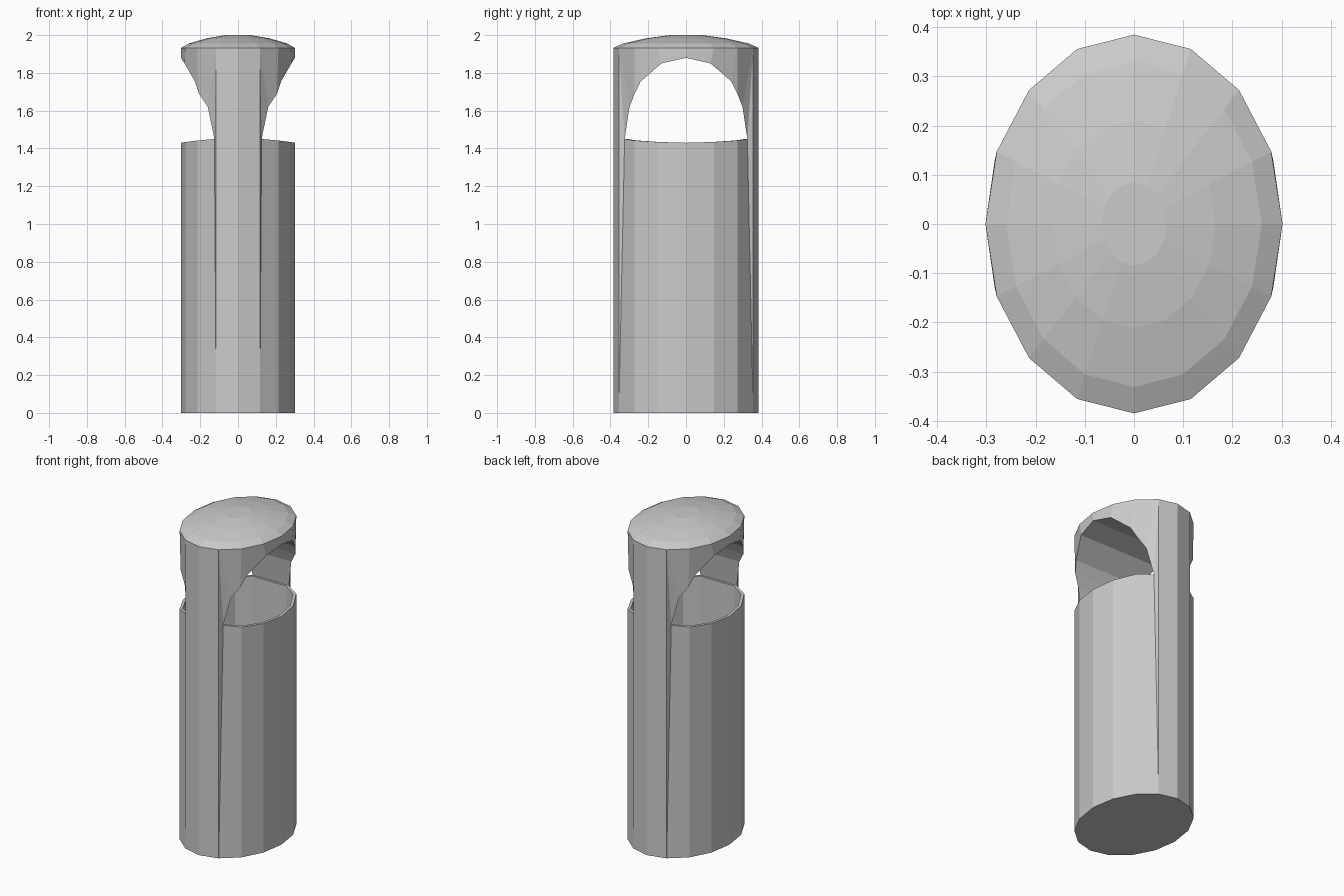
import bpy, bmesh
from math import cos, sin, pi

if "Cube" in bpy.data.objects:
    bpy.data.objects.remove(bpy.data.objects["Cube"])

RX, RY, RIM = 0.302, 0.385, 1.932


def ell(k, z, s=1.0):
    """Corner k of the 16-sided oval at height z, scaled by s."""
    a = k * pi / 8
    return (RX * s * cos(a), RY * s * sin(a), z)


def finish(name, bm):
    bmesh.ops.remove_doubles(bm, verts=bm.verts, dist=0.0005)
    bmesh.ops.recalc_face_normals(bm, faces=bm.faces)
    me = bpy.data.meshes.new(name)
    bm.to_mesh(me)
    bm.free()
    ob = bpy.data.objects.new(name, me)
    bpy.context.collection.objects.link(ob)
    return ob


def mid(p):
    return (0, p[1], p[2])


faces = []
b = [ell(k, 0) for k in range(5)]
t = [ell(k, RIM) for k in range(5)]

# Arched opening edge, from crown down to the pillar foot
arch = [(0.302, 0, 1.88), (0.283, 0.13, 1.85), (0.228, 0.24, 1.755),
        (0.207, 0.272, 1.69), (0.16, 0.299, 1.62), (0.125, 0.325, 1.45)]
foot = arch[5]

# Lower shell, pillar and the recessed wedge between them
rim = [ell(0, 1.43), ell(1, 1.434), ell(2, 1.442), foot]
for k in range(3):
    faces.append((b[k], b[k + 1], rim[k + 1], rim[k]))
faces.append((b[3], b[4], t[4], t[3]))
faces.append((b[3], t[3], foot))
faces.append((*b, (0, 0, 0)))

# Upper shell around the arch
faces += [(t[0], t[1], arch[1], arch[0]), (t[1], t[2], arch[2], arch[1]),
          (t[2], arch[3], arch[2]), (t[2], t[3], arch[4], arch[3]),
          (t[3], foot, arch[4])]

# Vault running through from side to side
for p, q in zip(arch, arch[1:]):
    faces.append((p, q, mid(q), mid(p)))

# Rim thickness and the hollow inside
inner = [ell(0, 1.43, 0.945), ell(1, 1.434, 0.945), ell(2, 1.442, 0.945),
         (0.118, 0.312, 1.45), (0, 0.312, 1.45)]
outer = rim + [mid(foot)]
floor = [(x, y, 0.04) for x, y, z in inner]
for k in range(4):
    faces.append((outer[k], outer[k + 1], inner[k + 1], inner[k]))
    faces.append((inner[k], inner[k + 1], floor[k + 1], floor[k]))
faces.append((*floor, (0, 0, 0.04)))

# Four mirrored quarters make the body
bm = bmesh.new()
for sx in (1, -1):
    for sy in (1, -1):
        for f in faces:
            bm.faces.new([bm.verts.new((x * sx, y * sy, z)) for x, y, z in f])
finish("bin_body", bm)

# Domed lid
bm = bmesh.new()
prev = None
for s, z in ((1, RIM), (0.86, 1.956), (0.55, 1.983), (0.22, 2.0)):
    ring = [bm.verts.new(ell(k, z, s)) for k in range(16)]
    if prev:
        for k in range(16):
            n = (k + 1) % 16
            bm.faces.new((prev[k], prev[n], ring[n], ring[k]))
    prev = ring
bm.faces.new(prev)
finish("lid", bm)
